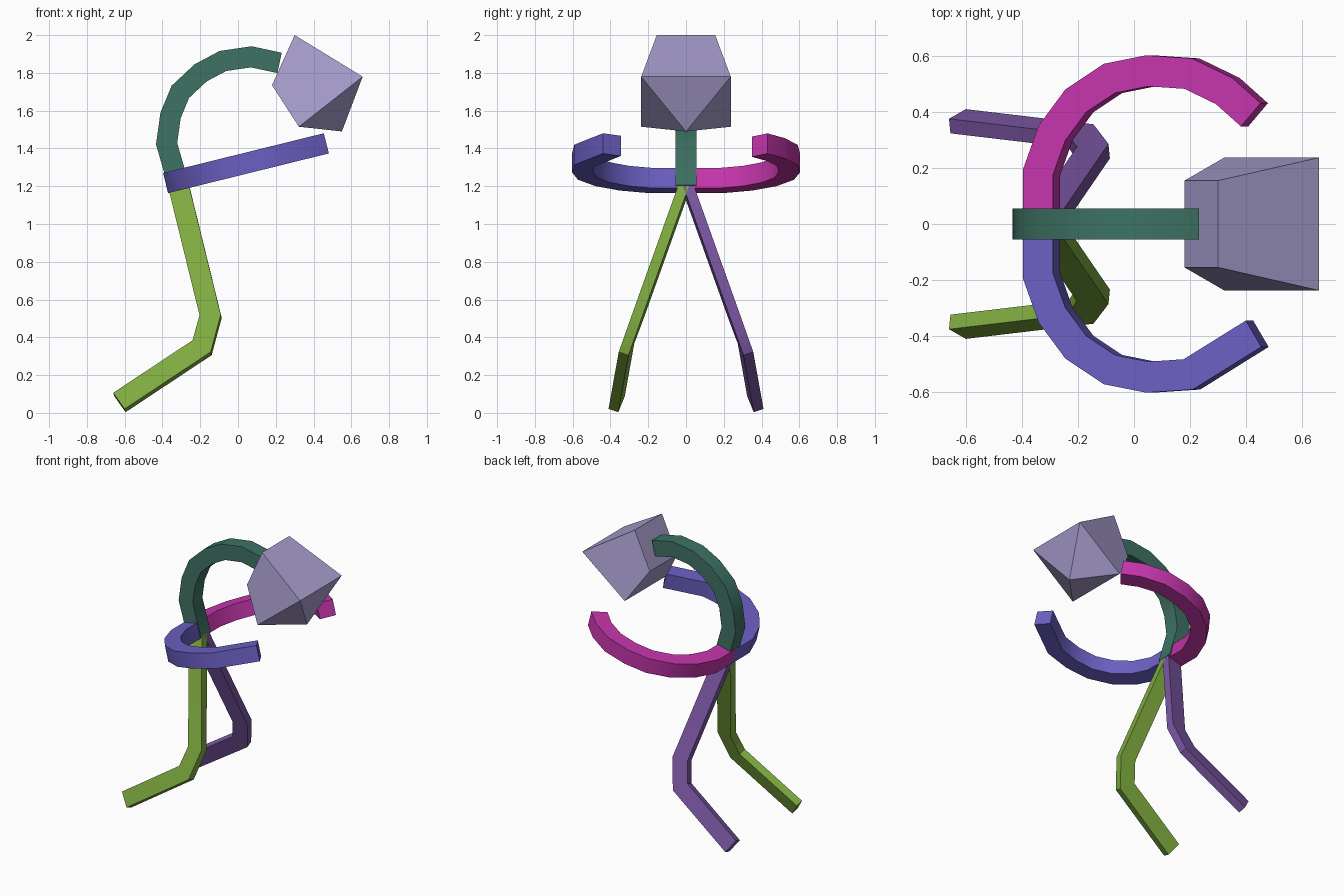
import bpy, bmesh
from mathutils import Vector

cube = bpy.data.objects.get("Cube")
if cube:
    bpy.data.objects.remove(cube, do_unlink=True)


def material(name, rgb):
    # sRGB bytes to linear
    lin = [((c / 255 + 0.055) / 1.055) ** 2.4 for c in rgb] + [1.0]
    m = bpy.data.materials.new(name)
    m.diffuse_color = lin
    m.use_nodes = True
    m.node_tree.nodes["Principled BSDF"].inputs["Base Color"].default_value = lin
    return m


def finish(name, bm, mat, smooth):
    bmesh.ops.recalc_face_normals(bm, faces=bm.faces)
    mesh = bpy.data.meshes.new(name)
    bm.to_mesh(mesh)
    bm.free()
    mesh.materials.append(mat)
    ob = bpy.data.objects.new(name, mesh)
    bpy.context.collection.objects.link(ob)
    if smooth:
        bpy.ops.object.select_all(action='DESELECT')
        ob.select_set(True)
        bpy.context.view_layer.objects.active = ob
        bpy.ops.object.shade_smooth_by_angle(angle=0.52)
    return ob


def limb(name, path, side, width, depth, mat):
    """Sweep a rectangle along a path, with mitred bends; side is the bend axis."""
    pts = [Vector(p) for p in path]
    side = Vector(side).normalized()
    dirs = [(b - a).normalized() for a, b in zip(pts, pts[1:])]
    bm = bmesh.new()
    rings = []
    for i, p in enumerate(pts):
        d0, d1 = dirs[max(i - 1, 0)], dirs[min(i, len(dirs) - 1)]
        out = (d0 + d1).cross(side).normalized()
        out *= depth / 2 / max(out.dot(d1.cross(side).normalized()), 0.5)
        w = side * width / 2
        rings.append([bm.verts.new(p + q) for q in (w + out, w - out, -w - out, out - w)])
    for a, b in zip(rings, rings[1:]):
        for i in range(4):
            j = (i + 1) % 4
            bm.faces.new((a[i], a[j], b[j], b[i]))
    bm.faces.new(rings[0])
    bm.faces.new(rings[-1][::-1])
    return finish(name, bm, mat, True)


lavender = material("lavender", (168, 158, 206))
teal = material("teal", (62, 114, 100))
blue = material("periwinkle", (108, 96, 196))
magenta = material("magenta", (197, 53, 172))
lime = material("lime", (127, 172, 64))
purple = material("purple", (122, 86, 162))
T = 0.11

# Spine: hooked bar rising from the hips to the head
spine = [(-0.31, 1.19), (-0.378, 1.425), (-0.357, 1.575), (-0.305, 1.70),
         (-0.198, 1.80), (-0.08, 1.863), (0.07, 1.885), (0.22, 1.853)]
limb("spine", [(x, 0, z) for x, z in spine], (0, 1, 0), T, T, teal)

# Arms: two curved bars in one tilted plane
SLOPE = 0.247
arc = [(-0.33, 0), (-0.33, 0.185), (-0.28, 0.325), (-0.195, 0.44),
       (-0.075, 0.52), (0.06, 0.547), (0.207, 0.537)]
for name, s, tip, mat in (
        ("right_arm", -1, [(0.44, 0.392)], blue),
        ("left_arm", 1, [(0.335, 0.475), (0.43, 0.39)], magenta)):
    path = [(x, s * y, 1.23 + SLOPE * (x + 0.33)) for x, y in arc + tip]
    limb(name, path, (-SLOPE, 0, 1), T, T, mat)

# Legs: flat bars bent at the knee
leg = [(-0.313, 0.01, 1.195), (-0.145, 0.255, 0.51),
       (-0.19, 0.315, 0.345), (-0.628, 0.367, 0.055)]
for name, s, mat in (("right_leg", -1, lime), ("left_leg", 1, purple)):
    path = [Vector((x, s * y, z)) for x, y, z in leg]
    axis = (path[1] - path[0]).cross(path[3] - path[2])
    limb(name, path, axis, 0.055, T, mat)

# Head: faceted block with a pointed chin
bm = bmesh.new()
outline = {"crown": (0.30, 0.155, 2.0), "brow": (0.66, 0.237, 1.78),
           "jaw": (0.322, 0.237, 1.515), "nape": (0.18, 0.155, 1.735)}
L = {k: bm.verts.new(v) for k, v in outline.items()}
R = {k: bm.verts.new((x, -y, z)) for k, (x, y, z) in outline.items()}
chin = bm.verts.new((0.55, 0, 1.49))
for a, b in (("crown", "brow"), ("nape", "crown"), ("jaw", "nape")):
    bm.faces.new((L[a], L[b], R[b], R[a]))
for S in (L, R):
    bm.faces.new((S["crown"], S["brow"], S["jaw"], S["nape"]))
    bm.faces.new((S["brow"], S["jaw"], chin))
for k in ("brow", "jaw"):
    bm.faces.new((L[k], R[k], chin))
finish("head", bm, lavender, False)
